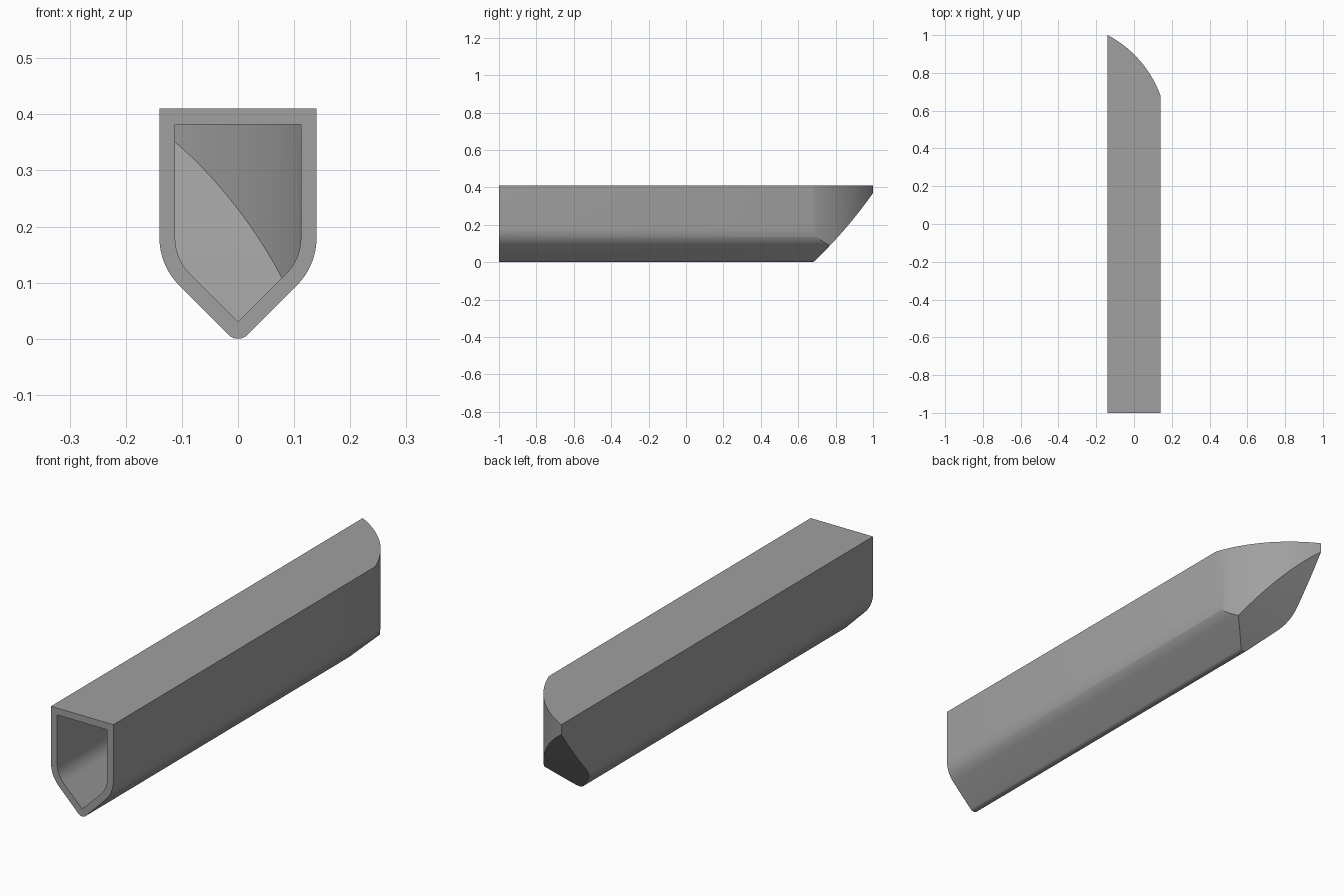
import bpy, bmesh, math
from mathutils import Vector

if "Cube" in bpy.data.objects:
    bpy.data.objects.remove(bpy.data.objects["Cube"])

WALL = 0.028


def arc(center, radius, a0, a1, n):
    return [(center[0] + radius * math.cos(a0 + (a1 - a0) * i / n),
             center[1] + radius * math.sin(a0 + (a1 - a0) * i / n)) for i in range(n + 1)]


def chord_arc(p, q, sagitta, shrink, n=28, extra=0.12):
    """Bulging arc from p to q, run a little past both ends and offset inward."""
    p, q = Vector(p), Vector(q)
    half = (q - p).length / 2
    radius = half * half / (2 * sagitta) + sagitta / 2
    d = (q - p).normalized()
    c = (p + q) / 2 + Vector((-d.y, d.x)) * (radius - sagitta)
    a0, a1 = (math.atan2(v.y - c.y, v.x - c.x) for v in (p, q))
    pad = (a1 - a0) * extra
    return arc(c, radius - shrink, a0 - pad, a1 + pad, n)


def prism(name, outline, place, lo, hi):
    """Extrude a 2D outline; place(u, v, w) maps it into space."""
    bm = bmesh.new()
    rings = [[bm.verts.new(place(u, v, w)) for u, v in outline] for w in (lo, hi)]
    n = len(outline)
    bm.faces.new(rings[0])
    bm.faces.new(rings[1][::-1])
    for i in range(n):
        j = (i + 1) % n
        bm.faces.new((rings[0][i], rings[0][j], rings[1][j], rings[1][i]))
    bmesh.ops.recalc_face_normals(bm, faces=bm.faces[:])
    me = bpy.data.meshes.new(name)
    bm.to_mesh(me)
    bm.free()
    ob = bpy.data.objects.new(name, me)
    bpy.context.collection.objects.link(ob)
    return ob


def boolean(ob, cutter, operation):
    bpy.context.view_layer.objects.active = ob
    mod = ob.modifiers.new("cut", 'BOOLEAN')
    mod.operation, mod.object, mod.solver = operation, cutter, 'EXACT'
    bpy.ops.object.modifier_apply(modifier=mod.name)
    bpy.data.objects.remove(cutter)


def hull_body(name, inset, start):
    """Hull section run along y, with its bow cut by a side curve and a keel curve."""
    # Cross-section: flat deck, upright sides, rounded bilge, V bottom
    w, r = 0.14 - inset, 0.12 - inset
    right = arc((w - r, 0.18), r, 0, -math.pi / 4, 12)
    if inset:
        keel = [(0, 0.03)]
    else:
        k = 0.024
        keel = arc((0, k), k, -math.pi / 4, -3 * math.pi / 4, 10)
    left = [(-x, z) for x, z in reversed(right)]
    top = 0.41 - inset
    section = [(w, top)] + right + keel + left + [(-w, top)]
    body = prism(name, section, lambda x, z, y: (x, y, z), start, 1.2)
    # Curved side sweep of the bow, in plan
    sweep = chord_arc((0.14, 0.68), (-0.14, 1.0), 0.04, inset)
    plan = [(0.4, sweep[0][1])] + sweep + [(-0.4, sweep[-1][1]), (-0.4, -2), (0.4, -2)]
    boolean(body, prism("plan_cutter", plan, lambda x, y, z: (x, y, z), -0.5, 1), 'INTERSECT')
    # Rising bottom of the bow, in side profile
    rise = chord_arc((0.68, 0.0), (1.0, 0.37), 0.012, inset)
    side = [(-2, rise[0][1])] + rise + [(rise[-1][0], 0.7), (-2, 0.7)]
    boolean(body, prism("side_cutter", side, lambda y, z, x: (x, y, z), -0.6, 0.6), 'INTERSECT')
    return body


# Hollow hull, open at the front end
hull = hull_body("hull", 0.0, -1.0)
boolean(hull, hull_body("hollow", WALL, -1.3), 'DIFFERENCE')

grey = bpy.data.materials.new("hull_grey")
grey.diffuse_color = (0.35, 0.35, 0.35, 1)
grey.use_nodes = True
grey.node_tree.nodes["Principled BSDF"].inputs["Base Color"].default_value = grey.diffuse_color
hull.data.materials.clear()
hull.data.materials.append(grey)

bpy.ops.object.select_all(action='DESELECT')
hull.select_set(True)
bpy.context.view_layer.objects.active = hull
bpy.ops.object.shade_smooth_by_angle(angle=math.radians(30))
